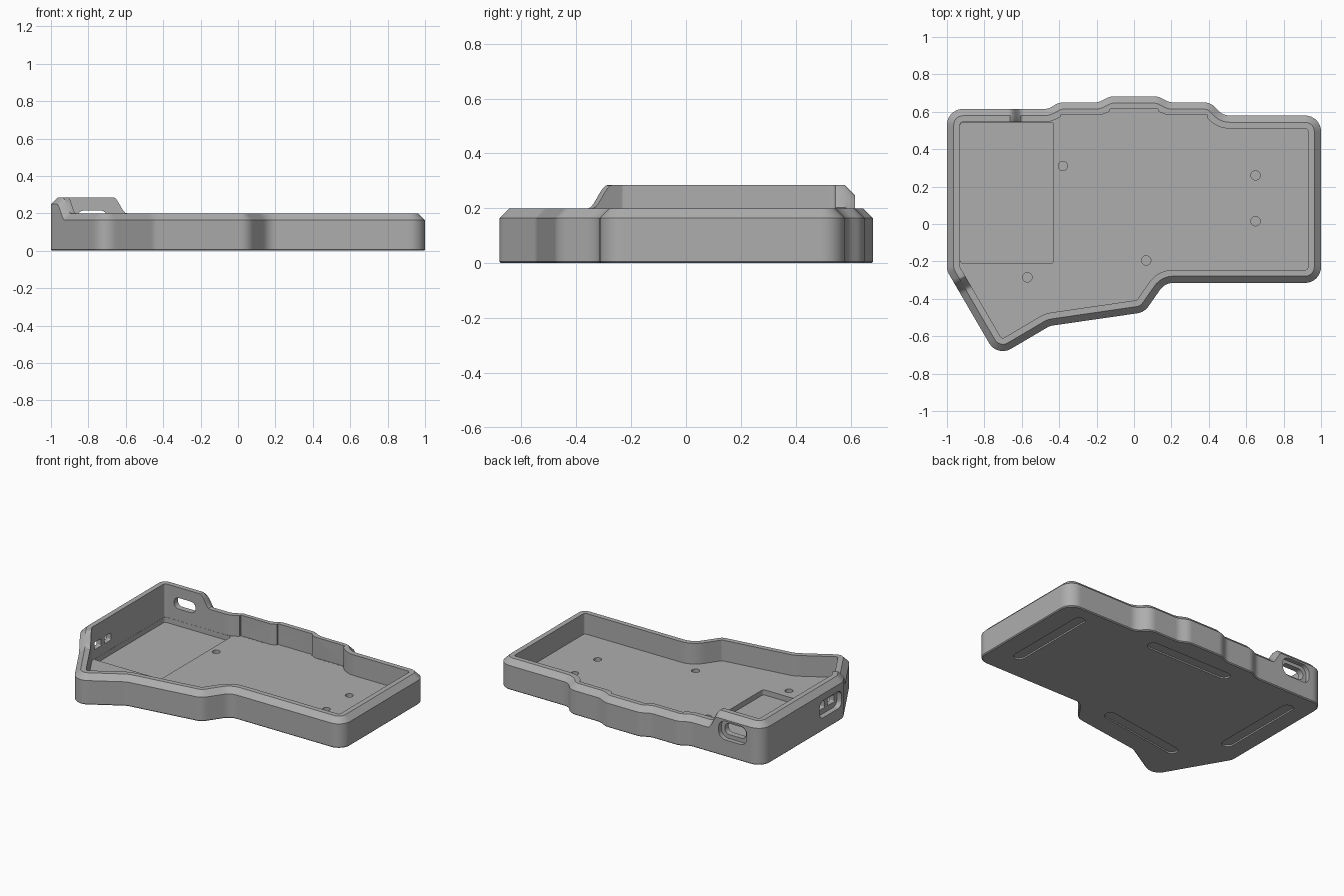
import bpy, bmesh, math
from mathutils import Vector, Matrix

cube = bpy.data.objects.get("Cube")
if cube:
    bpy.data.objects.remove(cube, do_unlink=True)

grey = bpy.data.materials.new("case_grey")
grey.use_nodes = True
colour = (0.42, 0.42, 0.42, 1)
grey.diffuse_color = colour
grey.node_tree.nodes["Principled BSDF"].inputs["Base Color"].default_value = colour


def rounded(corners, r, inset=0.0, arc=8, step=None):
    """Counter-clockwise polygon with filleted corners, offset inward."""
    pts = [Vector(c) for c in corners]
    arcs = []
    for i, p in enumerate(pts):
        a = (p - pts[i - 1]).normalized()
        b = (pts[(i + 1) % len(pts)] - p).normalized()
        turn = math.atan2(a.x * b.y - a.y * b.x, a.dot(b))
        side = 1 if turn > 0 else -1
        start = p - a * r * math.tan(abs(turn) / 2)
        normal = Vector((a.y, -a.x)) * side
        centre = start - normal * r
        ang = math.atan2(normal.y, normal.x)
        # the base arc fixes the sample count, the offset arc gives positions
        def at(radius):
            return [centre + radius * Vector((math.cos(ang + turn * k / arc), math.sin(ang + turn * k / arc)))
                    for k in range(arc + 1)]
        arcs.append((at(r), at(r - side * inset)))
    out = []
    for i, (base, moved) in enumerate(arcs):
        out += moved
        if step:
            nxt = arcs[(i + 1) % len(arcs)]
            n = max(1, int((nxt[0][0] - base[-1]).length / step))
            out += [moved[-1].lerp(nxt[1][0], k / n) for k in range(1, n)]
    return out


def loft(name, rings):
    bm = bmesh.new()
    loops = [[bm.verts.new(p) for p in ring] for ring in rings]
    n = len(loops[0])
    for low, high in zip(loops, loops[1:]):
        for i in range(n):
            j = (i + 1) % n
            bm.faces.new((low[i], low[j], high[j], high[i]))
    bm.faces.new(loops[0][::-1])
    bm.faces.new(loops[-1])
    bmesh.ops.recalc_face_normals(bm, faces=bm.faces)
    mesh = bpy.data.meshes.new(name)
    bm.to_mesh(mesh)
    bm.free()
    mesh.materials.append(grey)
    obj = bpy.data.objects.new(name, mesh)
    bpy.context.collection.objects.link(obj)
    return obj


def rim_height(p):
    """Low rim, rising smoothly around the rear corner on the -x side."""
    def ease(t):
        t = min(1, max(0, t))
        return t * t * (3 - 2 * t)
    return 0.2 + 0.085 * min(ease((-0.595 - p.x) / 0.07), ease((p.y + 0.375) / 0.07))


# Case shell: outer wall, chamfered rim, inner wall and floor
OUTLINE = [(1, .58), (.475, .58), (.41, .65), (.19, .65), (.13, .682), (-.13, .682),
           (-.19, .65), (-.4, .65), (-.46, .615), (-1, .615), (-1, -.25),
           (-.7316, -.711), (-.45, -.545), (.055, -.472), (.165, -.315), (1, -.315)]
FLOOR, CHAMFER, WALL = 0.06, 0.036, 0.07
base = rounded(OUTLINE, 0.085, 0, step=0.012)
heights = [rim_height(p) for p in base]


def ring(inset, level):
    pts = rounded(OUTLINE, 0.085, inset, step=0.012)
    return [(p.x, p.y, level(h)) for p, h in zip(pts, heights)]


case = loft("case_shell", [
    ring(0.006, lambda h: 0),
    ring(0, lambda h: 0.006),
    ring(0, lambda h: h - CHAMFER),
    ring(CHAMFER, lambda h: h),
    ring(WALL, lambda h: h),
    ring(WALL, lambda h: FLOOR)])


def cut(size, centre, r, turn=None):
    """Subtract a rounded block; its extrusion runs along local z."""
    w, d, depth = (s / 2 for s in size)
    shape = rounded([(-w, -d), (w, -d), (w, d), (-w, d)], r * 0.999)
    mat = Matrix.Translation(centre) @ (turn or Matrix())
    cutter = loft("cutter", [[mat @ Vector((p.x, p.y, z)) for p in shape] for z in (-depth, depth)])
    cutter.hide_render = True
    mod = case.modifiers.new("cut", 'BOOLEAN')
    mod.operation, mod.solver, mod.object = 'DIFFERENCE', 'EXACT', cutter
    bpy.context.view_layer.objects.active = case
    bpy.ops.object.modifier_apply(modifier=mod.name)
    bpy.data.objects.remove(cutter, do_unlink=True)


# Square reliefs in the rear inner wall
cut((0.78, 0.3, 0.4), (0, 0.436, FLOOR + 0.2005), 0.004)
cut((0.26, 0.3, 0.4), (0, 0.464, FLOOR + 0.201), 0.004)

# Battery pocket in the floor
cut((0.499, 0.754, 0.1), (-0.6795, 0.167, 0.075), 0.016)

# Screw holes
for x, y in [(-.38, .31), (.65, .26), (.65, .015), (.065, -.195), (-.57, -.285)]:
    cut((0.05, 0.05, 0.08), (x, y, 0.065), 0.025)

# Rear connector port: recess and through slot
rear = Matrix.Rotation(math.pi / 2, 4, 'X')
cut((0.21, 0.125, 0.07), (-0.78, 0.62, 0.175), 0.05, rear)
cut((0.16, 0.075, 0.3), (-0.78, 0.6, 0.177), 0.035, rear)

# Side switch port: recess and two windows
side = Matrix.Rotation(math.pi / 2, 4, 'Z') @ rear
cut((0.235, 0.115, 0.07), (-1.0, -0.117, 0.145), 0.04, side)
for y in (-0.17, -0.065):
    cut((0.07, 0.05, 0.3), (-1.0, y, 0.147), 0.008, side)

# Shallow foot recesses underneath
for x, y, angle in [(.82, .17, 90), (-.01, .51, 0), (-.355, -.355, 8.4), (-.845, .17, 90)]:
    cut((0.64, 0.075, 0.02), (x, y, 0), 0.0375, Matrix.Rotation(math.radians(angle), 4, 'Z'))

bpy.ops.object.select_all(action='DESELECT')
case.select_set(True)
bpy.context.view_layer.objects.active = case
bpy.ops.object.shade_smooth_by_angle(angle=math.radians(30))
